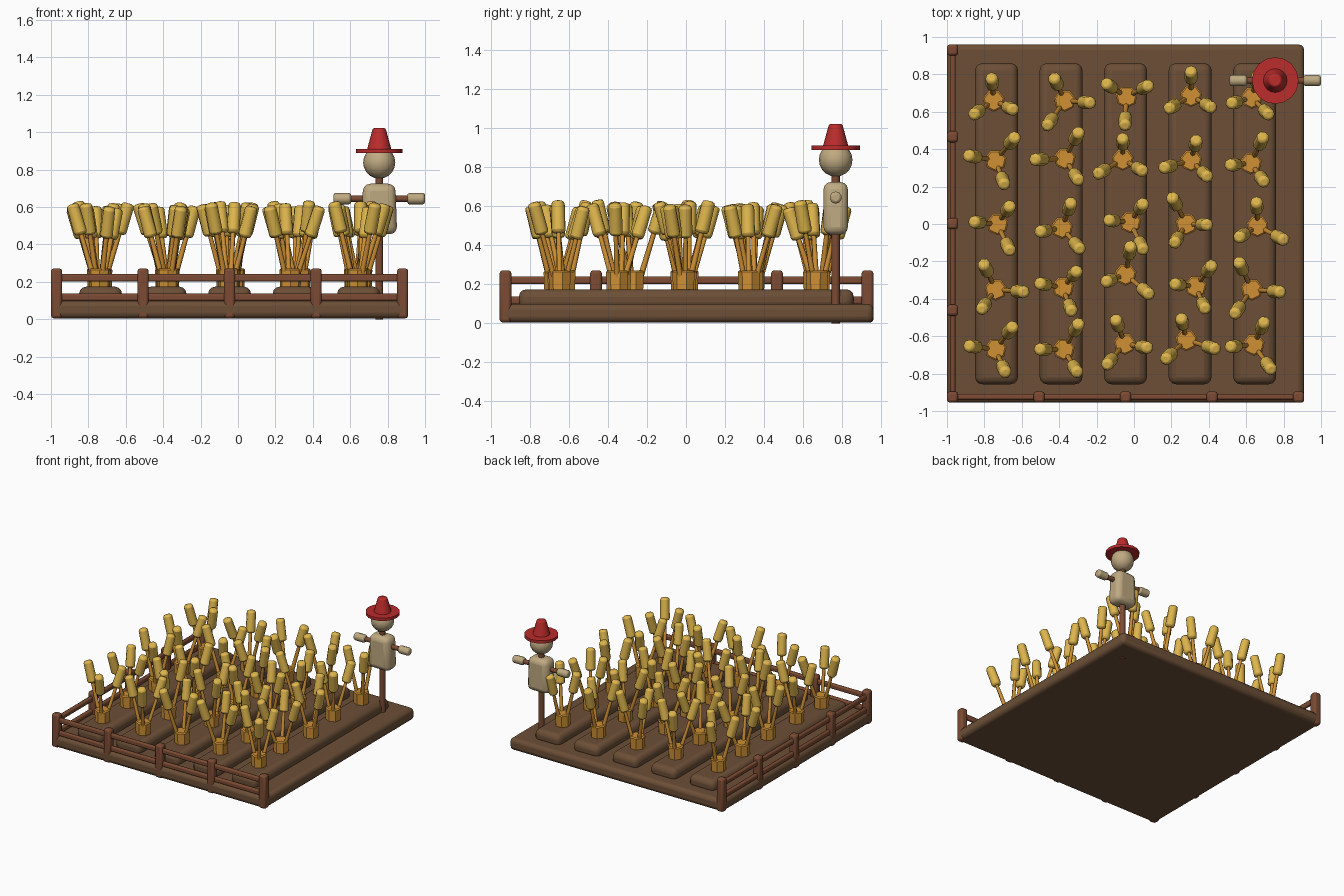
import bpy, bmesh, math, random
from mathutils import Vector, Matrix

if "Cube" in bpy.data.objects:
    bpy.data.objects.remove(bpy.data.objects["Cube"])

random.seed(4)


def material(name, rgb):
    m = bpy.data.materials.new(name)
    m.diffuse_color = (*rgb, 1)
    m.use_nodes = True
    m.node_tree.nodes["Principled BSDF"].inputs["Base Color"].default_value = m.diffuse_color
    return m


SOIL = material("soil", (0.15, 0.078, 0.038))
WOOD = material("wood", (0.2, 0.07, 0.033))
STALK = material("stalk", (0.62, 0.28, 0.035))
GRAIN = material("grain", (0.74, 0.47, 0.075))
CLOTH = material("cloth", (0.52, 0.4, 0.22))
RED = material("red", (0.5, 0.025, 0.025))


def box(bm, lo, hi):
    lo, hi = Vector(lo), Vector(hi)
    mat = Matrix.Translation((lo + hi) / 2) @ Matrix.Diagonal((*(hi - lo), 1))
    return bmesh.ops.create_cube(bm, size=1, matrix=mat)["verts"]


def rod(bm, a, b, r1, r2=None, sides=8):
    a, b = Vector(a), Vector(b)
    d = b - a
    mat = Matrix.Translation((a + b) / 2) @ d.to_track_quat('Z', 'Y').to_matrix().to_4x4()
    bmesh.ops.create_cone(bm, cap_ends=True, segments=sides, radius1=r1,
                          radius2=r1 if r2 is None else r2, depth=d.length, matrix=mat)


def finish(name, bm, mat, bevel=0, segments=2, smooth=35):
    me = bpy.data.meshes.new(name)
    bm.to_mesh(me)
    bm.free()
    ob = bpy.data.objects.new(name, me)
    bpy.context.collection.objects.link(ob)
    me.materials.append(mat)
    if bevel:
        mod = ob.modifiers.new("rounding", 'BEVEL')
        mod.width, mod.segments = bevel, segments
        mod.limit_method, mod.angle_limit = 'ANGLE', math.radians(65)
    if smooth:
        bpy.ops.object.select_all(action='DESELECT')
        ob.select_set(True)
        bpy.context.view_layer.objects.active = ob
        bpy.ops.object.shade_smooth_by_angle(angle=math.radians(smooth))
    return ob


# Ground slab
bm = bmesh.new()
box(bm, (-1, -0.955, 0.005), (0.91, 0.96, 0.1))
finish("ground_slab", bm, SOIL, 0.03, 3)

# Raised planting beds
for i in range(5):
    x = -0.735 + i * 0.345
    bm = bmesh.new()
    box(bm, (x - 0.115, -0.857, 0.07), (x + 0.115, 0.86, 0.175))
    finish(f"planting_bed_{i + 1}", bm, SOIL, 0.04, 3)

# Fence along the front and left sides
spots = [(-0.97 + i * 0.4625, -0.925) for i in range(5)]
spots += [(-0.97, -0.925 + i * 0.4638) for i in range(1, 5)]
for i, (x, y) in enumerate(spots):
    bm = bmesh.new()
    box(bm, (x - 0.03, y - 0.03, 0.005), (x + 0.03, y + 0.03, 0.272))
    finish(f"fence_post_{i + 1}", bm, WOOD, 0.015)
for label, z in (("lower", 0.118), ("upper", 0.221)):
    bm = bmesh.new()
    box(bm, (-0.97, -0.94, z - 0.02), (0.88, -0.91, z + 0.02))
    finish(f"front_rail_{label}", bm, WOOD, 0.01)
    bm = bmesh.new()
    box(bm, (-0.985, -0.925, z - 0.02), (-0.955, 0.93, z + 0.02))
    finish(f"left_rail_{label}", bm, WOOD, 0.01)

# Wheat sheaves: x, y and the direction of the first ear, column by column
sheaves = [
    (-.75, .66, 95), (-.74, .34, 50), (-.73, .0, 55), (-.74, -.35, 115), (-.74, -.67, 53),
    (-.37, .66, 115), (-.37, .35, 62), (-.385, -.02, 70), (-.38, -.34, 50), (-.375, -.67, 60),
    (-.04, .68, 27), (-.06, .345, 90), (-.02, .01, 55), (-.045, -.27, 80), (-.05, -.64, 110),
    (.305, .685, 90), (.305, .34, 75), (.28, .0, 118), (.33, -.335, 53), (.28, -.62, 103),
    (.63, .675, 75), (.625, .325, 65), (.66, -.01, 92), (.63, -.35, 115), (.64, -.645, 65),
]
for i, (x, y, turn) in enumerate(sheaves):
    band, stalks, ears = bmesh.new(), bmesh.new(), bmesh.new()
    rod(band, (x, y, 0.165), (x, y, 0.272), 0.056, 0.06, 7)
    for k in range(3):
        a = math.radians(turn + 120 * k)
        out = Vector((math.cos(a), math.sin(a), 0))
        tilt = math.radians(random.uniform(12, 19))
        axis = out * math.sin(tilt) + Vector((0, 0, math.cos(tilt)))
        root = Vector((x, y, 0.18)) + out * 0.02
        tip = random.uniform(0.43, 0.465)
        rod(stalks, root, root + axis * (tip - 0.1), 0.016, 0.012, 6)
        rod(ears, root + axis * (tip - 0.17), root + axis * tip, 0.036, 0.034, 8)
    finish(f"sheaf_base_{i + 1}", band, STALK, 0.008, 1)
    finish(f"wheat_stalks_{i + 1}", stalks, STALK, smooth=65)
    finish(f"wheat_ears_{i + 1}", ears, GRAIN, 0.016, 2, 50)

# Scarecrow frame
SX, SY = 0.755, 0.767
bm = bmesh.new()
rod(bm, (SX, SY, 0), (SX, SY, 0.8), 0.022, sides=10)
finish("scarecrow_pole", bm, WOOD, smooth=40)
bm = bmesh.new()
rod(bm, (SX - 0.2, SY, 0.645), (SX + 0.2, SY, 0.645), 0.018, sides=10)
finish("scarecrow_crossbar", bm, WOOD, smooth=40)

# Scarecrow body, slightly narrower at the shoulders
bm = bmesh.new()
for v in box(bm, (SX - 0.096, SY - 0.063, 0.455), (SX + 0.096, SY + 0.063, 0.725)):
    if v.co.z > 0.6:
        v.co.x = SX + (v.co.x - SX) * 0.9
finish("scarecrow_body", bm, CLOTH, 0.04, 3)

# Sleeves
for label, s in (("left", -1), ("right", 1)):
    bm = bmesh.new()
    rod(bm, (SX + s * 0.15, SY, 0.645), (SX + s * 0.245, SY, 0.645), 0.031, sides=10)
    finish(f"scarecrow_sleeve_{label}", bm, CLOTH, 0.013, 2, 50)

# Head
bm = bmesh.new()
bmesh.ops.create_uvsphere(bm, u_segments=16, v_segments=10, radius=0.086,
                          matrix=Matrix.Translation((SX, SY, 0.838)))
finish("scarecrow_head", bm, CLOTH)

# Hat
bm = bmesh.new()
rod(bm, (SX, SY, 0.888), (SX, SY, 0.911), 0.125, sides=16)
finish("hat_brim", bm, RED)
bm = bmesh.new()
rod(bm, (SX, SY, 0.905), (SX, SY, 1.022), 0.066, 0.034, 16)
finish("hat_crown", bm, RED, 0.008, 2)
